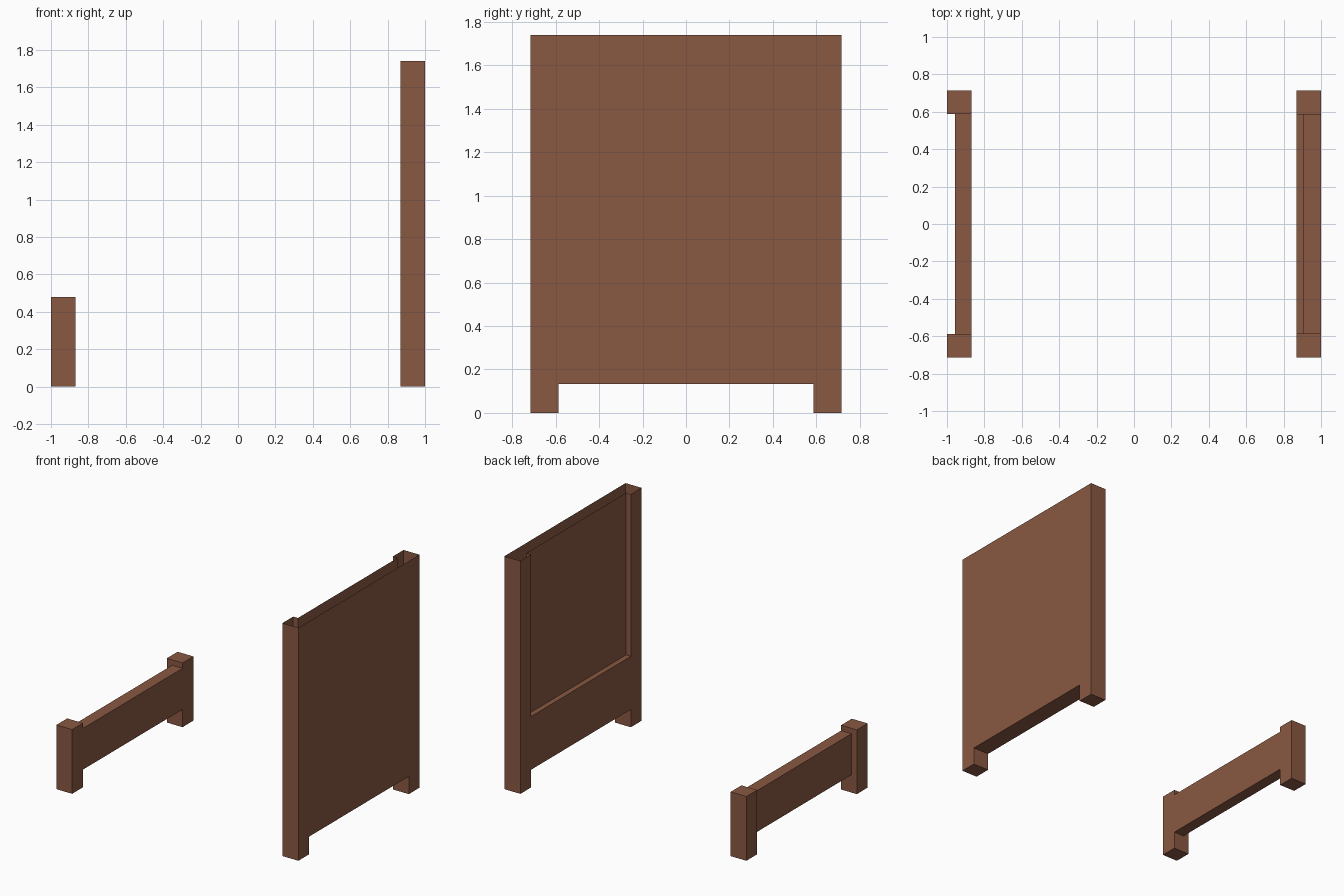
import bpy, bmesh

if "Cube" in bpy.data.objects:
    bpy.data.objects.remove(bpy.data.objects["Cube"])

wood = bpy.data.materials.new("brown wood")
wood.diffuse_color = (0.254, 0.098, 0.054, 1)
wood.use_nodes = True
wood.node_tree.nodes["Principled BSDF"].inputs["Base Color"].default_value = wood.diffuse_color


def block_shell(name, xs, ys, zs, filled, open_top=False):
    """Outer skin of the filled cells of a block grid, optionally without its top."""
    size = (len(xs) - 1, len(ys) - 1, len(zs) - 1)

    def solid(c):
        return all(0 <= c[a] < size[a] for a in range(3)) and filled(*c)

    bm = bmesh.new()
    for i in range(size[0]):
        for j in range(size[1]):
            for k in range(size[2]):
                cell = (i, j, k)
                if not solid(cell):
                    continue
                for axis in range(3):
                    for side in (0, 1):
                        near = list(cell)
                        near[axis] += 1 if side else -1
                        if solid(near):
                            continue
                        if open_top and axis == 2 and side and near[2] == size[2]:
                            continue
                        u, v = (axis + 1) % 3, (axis + 2) % 3
                        verts = []
                        for du, dv in ((0, 0), (1, 0), (1, 1), (0, 1)):
                            c = list(cell)
                            c[axis] += side
                            c[u] += du
                            c[v] += dv
                            verts.append(bm.verts.new((xs[c[0]], ys[c[1]], zs[c[2]])))
                        bm.faces.new(verts if side else verts[::-1])
    bmesh.ops.remove_doubles(bm, verts=bm.verts, dist=0.0005)
    bmesh.ops.dissolve_limit(bm, angle_limit=0.01, verts=bm.verts, edges=bm.edges)
    mesh = bpy.data.meshes.new(name)
    bm.to_mesh(mesh)
    bm.free()
    mesh.materials.append(wood)
    obj = bpy.data.objects.new(name, mesh)
    bpy.context.collection.objects.link(obj)
    return obj


rows = (-0.715, -0.588, 0.588, 0.715)   # post, panel, post

# Headboard: two tall posts, low thick rail, thinner upper panel, hollow and open on top
block_shell("headboard", (0.868, 0.907, 1.0), rows, (0, 0.132, 0.53, 1.74),
            lambda i, j, k: j != 1 or k == 1 or (k == 2 and i == 1),
            open_top=True)

# Footboard: two short posts with a panel flush on the inner side
block_shell("footboard", (-1.0, -0.956, -0.87), rows, (0, 0.132, 0.44, 0.48),
            lambda i, j, k: j != 1 or (k == 1 and i == 1))
